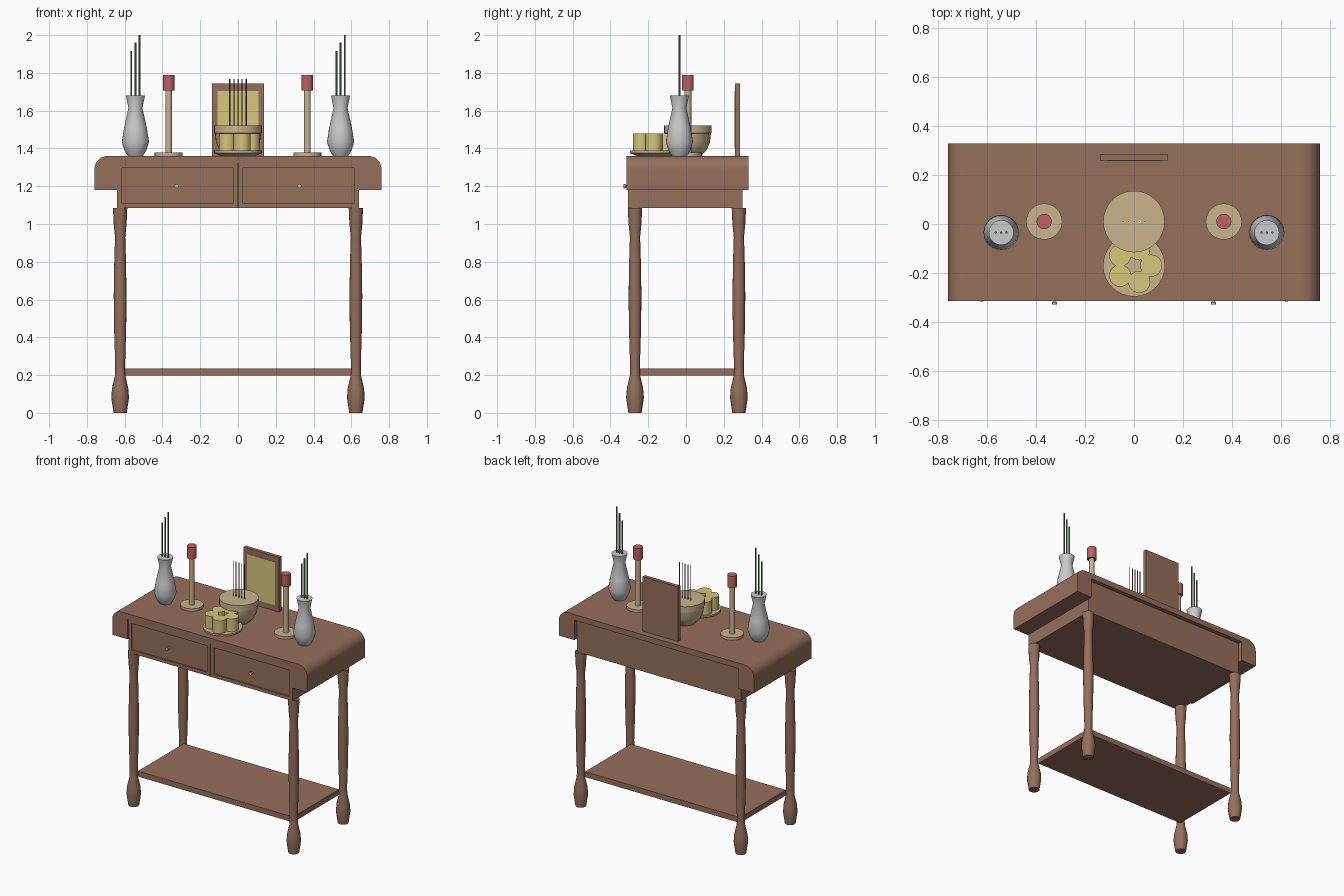
import bpy, bmesh
from math import sin, cos, pi, tau, radians

if "Cube" in bpy.data.objects:
    bpy.data.objects.remove(bpy.data.objects["Cube"])


def material(name, r, g, b):
    m = bpy.data.materials.new(name)
    m.diffuse_color = (r, g, b, 1)
    m.use_nodes = True
    m.node_tree.nodes["Principled BSDF"].inputs["Base Color"].default_value = m.diffuse_color
    return m


WOOD = material("wood", 0.30, 0.16, 0.105)
TAN = material("tan_ceramic", 0.58, 0.46, 0.27)
YELLOW = material("yellow", 0.68, 0.57, 0.20)
RED = material("red_wax", 0.52, 0.12, 0.12)
GREEN = material("green_stem", 0.10, 0.19, 0.08)
DARK = material("incense_brown", 0.18, 0.06, 0.06)


def finish(name, bm, mat=None, smooth=None):
    bmesh.ops.recalc_face_normals(bm, faces=bm.faces)
    me = bpy.data.meshes.new(name)
    bm.to_mesh(me)
    bm.free()
    ob = bpy.data.objects.new(name, me)
    bpy.context.collection.objects.link(ob)
    if mat:
        me.materials.append(mat)
    if smooth:
        bpy.ops.object.select_all(action='DESELECT')
        ob.select_set(True)
        bpy.context.view_layer.objects.active = ob
        bpy.ops.object.shade_smooth_by_angle(angle=radians(smooth))
    return ob


def box_bm(x0, x1, y0, y1, z0, z1):
    bm = bmesh.new()
    bmesh.ops.create_cube(bm, size=1)
    for v in bm.verts:
        v.co = (x1 if v.co.x > 0 else x0, y1 if v.co.y > 0 else y0, z1 if v.co.z > 0 else z0)
    return bm


def box(name, *dims, mat=WOOD):
    return finish(name, box_bm(*dims), mat)


def lathe(name, x, y, profile, mat=None, sides=24, smooth=30):
    """Capped turned shape from (radius, z) pairs."""
    bm = bmesh.new()
    rings = [[bm.verts.new((x + r * cos(tau * i / sides), y + r * sin(tau * i / sides), z))
              for i in range(sides)] for r, z in profile]
    for a, b in zip(rings, rings[1:]):
        for i in range(sides):
            j = (i + 1) % sides
            bm.faces.new((a[i], a[j], b[j], b[i]))
    bm.faces.new(rings[0])
    bm.faces.new(rings[-1])
    return finish(name, bm, mat, smooth)


def extrude_y(name, pts, y0, y1, mat):
    bm = bmesh.new()
    f = bm.faces.new([bm.verts.new((x, y0, z)) for x, z in pts])
    new = bmesh.ops.extrude_face_region(bm, geom=[f])["geom"]
    bmesh.ops.translate(bm, vec=(0, y1 - y0, 0),
                        verts=[v for v in new if isinstance(v, bmesh.types.BMVert)])
    return finish(name, bm, mat, 30)


# Table top, carcass and lower shelf
Y0, Y1 = -0.315, 0.33
box("table_top", -0.69, 0.69, Y0, Y1, 1.32, 1.36)
box("carcass", -0.64, 0.64, -0.295, 0.30, 1.085, 1.32)
box("lower_shelf", -0.605, 0.605, -0.25, 0.26, 0.197, 0.235)

# Rounded drop ends, drawers and knobs
LEG = [(0.035, 0), (0.047, 0.08), (0.043, 0.13), (0.027, 0.20), (0.026, 0.25), (0.032, 0.45),
       (0.034, 0.62), (0.031, 0.80), (0.027, 0.93), (0.034, 1.00), (0.038, 1.085)]
for side, s in (("left", -1), ("right", 1)):
    arc = [(0.69 + 0.07 * sin(pi / 2 * i / 8), 1.29 + 0.07 * cos(pi / 2 * i / 8)) for i in range(9)]
    end = arc + [(0.76, 1.18), (0.64, 1.18), (0.64, 1.32), (0.69, 1.32)]
    extrude_y(side + "_drop_end", [(s * x, z) for x, z in end], Y0, Y1, WOOD)

    xa, xb = sorted((s * 0.003, s * 0.64))
    bm = box_bm(xa, xb, -0.308, -0.295, 1.085, 1.32)
    front = min(bm.faces, key=lambda f: f.calc_center_median().y)
    bmesh.ops.inset_region(bm, faces=[front], thickness=0.035)
    moved = bmesh.ops.extrude_face_region(bm, geom=[front])["geom"]
    bmesh.ops.delete(bm, geom=[front], context='FACES_ONLY')
    bmesh.ops.translate(bm, vec=(0, 0.008, 0),
                        verts=[v for v in moved if isinstance(v, bmesh.types.BMVert)])
    finish(side + "_drawer_front", bm, WOOD)

    knob = lathe(side + "_drawer_knob", 0, 0, [(0.006, 0), (0.006, 0.015), (0.011, 0.02), (0.011, 0.03)],
                 TAN, 12)
    knob.rotation_euler = (pi / 2, 0, 0)
    knob.location = (s * 0.325, -0.30, 1.20)

    # Turned legs
    for place, y in (("front", -0.27), ("back", 0.28)):
        lathe(f"{place}_{side}_leg", s * 0.624, y, LEG, WOOD, 16)

    # Vase with three stems
    vx, vy = s * 0.543, -0.035
    lathe(side + "_vase", vx, vy, [(0.04, 1.36), (0.058, 1.39), (0.072, 1.435), (0.06, 1.51),
                                   (0.037, 1.615), (0.051, 1.68)], None, 24)
    for i, top in enumerate((1.915, 1.96, 2.0)):
        x = vx + (i - 1) * 0.022
        lathe(f"{side}_stem_{i + 1}", x, vy, [(0.005, 1.66), (0.005, top)], GREEN, 8)

    # Candlestick and candle
    cx = s * 0.367
    lathe(side + "_candlestick", cx, 0.01, [(0.074, 1.36), (0.074, 1.378), (0.018, 1.378), (0.018, 1.71)], TAN)
    lathe(side + "_candle", cx, 0.01, [(0.031, 1.707), (0.031, 1.79)], RED)

# Incense bowl and sticks
lathe("incense_bowl", 0, 0.01, [(0.068, 1.36), (0.098, 1.39), (0.116, 1.43), (0.122, 1.48),
                                (0.126, 1.482), (0.126, 1.522)], TAN, 32)
for i in range(5):
    lathe(f"incense_stick_{i + 1}", (i - 2) * 0.022, 0.01, [(0.003, 1.50), (0.003, 1.767)], DARK, 6)

# Offering plate with five fruit
lathe("offering_plate", 0, -0.17, [(0.09, 1.36), (0.127, 1.376), (0.127, 1.388)], TAN, 32)
for i in range(5):
    a = tau * i / 5
    lathe(f"fruit_{i + 1}", 0.07 * cos(a), -0.17 + 0.07 * sin(a), [(0.045, 1.385), (0.045, 1.478)], YELLOW)

# Picture frame
box("frame_panel", -0.138, 0.138, 0.26, 0.285, 1.36, 1.745)
box("picture", -0.108, 0.108, 0.257, 0.262, 1.40, 1.705, mat=YELLOW)
